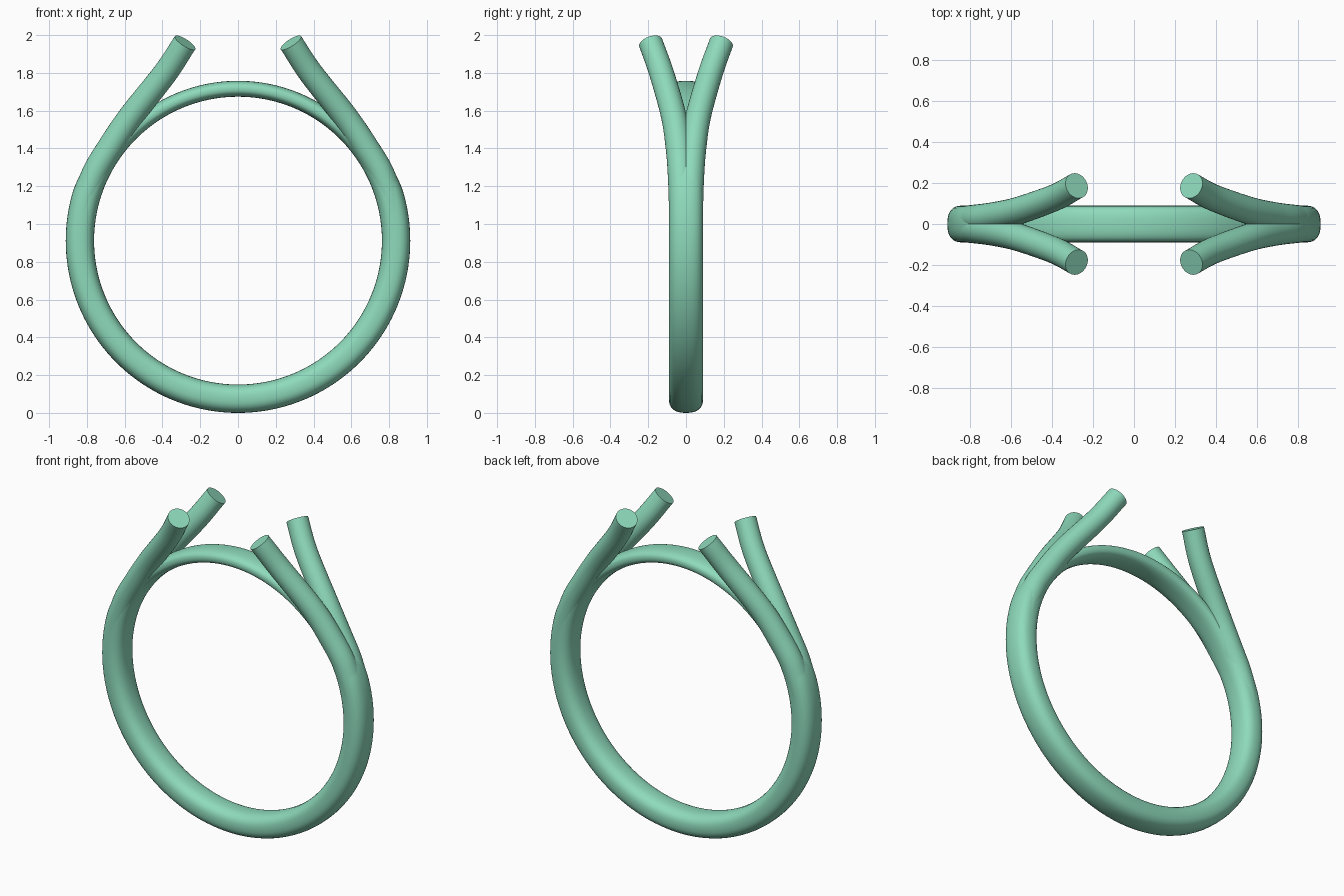
import bpy, bmesh, math
from mathutils import Vector

if "Cube" in bpy.data.objects:
    bpy.data.objects.remove(bpy.data.objects["Cube"])

CZ, R_IN = 0.912, 0.762          # ring centre height, finger-hole radius
SEG = 32
COL = bpy.data.materials.new("jade_green")
COL.diffuse_color = (0.27, 0.70, 0.50, 1)
COL.use_nodes = True
COL.node_tree.nodes["Principled BSDF"].inputs["Base Color"].default_value = COL.diffuse_color


def spow(v, e):
    return math.copysign(abs(v) ** e, v)


def smoothstep(a, b, t):
    t = min(1, max(0, (t - a) / (b - a)))
    return t * t * (3 - 2 * t)


def skin(name, rings, closed):
    """Join a list of cross-section loops into one smooth surface."""
    bm = bmesh.new()
    loops = [[bm.verts.new(p) for p in r] for r in rings]
    n = len(loops)
    for i in range(n if closed else n - 1):
        a, b = loops[i], loops[(i + 1) % n]
        for j in range(SEG):
            k = (j + 1) % SEG
            bm.faces.new((a[j], a[k], b[k], b[j]))
    if not closed:
        bm.faces.new(loops[0])
        bm.faces.new(loops[-1])
    bmesh.ops.recalc_face_normals(bm, faces=bm.faces[:])
    me = bpy.data.meshes.new(name)
    bm.to_mesh(me)
    bm.free()
    me.materials.append(COL)
    ob = bpy.data.objects.new(name, me)
    bpy.context.collection.objects.link(ob)
    bpy.ops.object.select_all(action='DESELECT')
    bpy.context.view_layer.objects.active = ob
    ob.select_set(True)
    bpy.ops.object.shade_smooth_by_angle(angle=math.radians(40))
    return ob


# Ring band: thick below, thinning to a slim bridge across the top
rings = []
for i in range(160):
    t = 2 * math.pi * i / 160
    up = math.degrees(math.asin(math.sin(t)))
    k = smoothstep(15, 56, up)
    h, w = 0.075 - 0.033 * k, 0.09 - 0.005 * k
    loop = []
    for j in range(SEG):
        a = 2 * math.pi * j / SEG
        r = R_IN + h + h * spow(math.cos(a), 0.8)
        loop.append((r * math.cos(t), w * spow(math.sin(a), 0.8), CZ + r * math.sin(t)))
    rings.append(loop)
skin("ring_band", rings, True)

# Prong centre line: follows the band, then splits away and rises
path = [Vector((0.837 * math.cos(math.radians(d)), y, CZ + 0.837 * math.sin(math.radians(d))))
        for d, y in ((-25, 0.018), (-8, 0.019), (10, 0.021), (24, 0.027), (36, 0.039))]
path += [Vector(p) for p in ((0.562, 0.066, 1.575), (0.385, 0.13, 1.80), (0.28, 0.187, 1.96))]


def spline(pts, steps):
    ext = [2 * pts[0] - pts[1]] + pts + [2 * pts[-1] - pts[-2]]
    out = []
    for i in range(1, len(ext) - 2):
        a, b, c, d = ext[i - 1:i + 3]
        for s in range(steps):
            t = s / steps
            out.append(0.5 * (2 * b + (c - a) * t + (2 * a - 5 * b + 4 * c - d) * t * t
                              + (3 * b - a - 3 * c + d) * t ** 3))
    return out + [pts[-1]]


line = spline(path, 10)

# Four prongs mirrored left/right and front/back
for sx, side in ((-1, "left"), (1, "right")):
    for sy, face in ((-1, "front"), (1, "back")):
        loops = []
        for i, p in enumerate(line):
            tan = (line[min(i + 1, len(line) - 1)] - line[max(i - 1, 0)]).normalized()
            u = tan.cross(Vector((0, 1, 0))).normalized()
            v = tan.cross(u)
            rad = 0.069 - 0.005 * smoothstep(0.5, 1, i / len(line))
            loop = []
            for j in range(SEG):
                a = 2 * math.pi * j / SEG
                q = p + rad * (u * math.cos(a) + v * math.sin(a))
                loop.append((q.x * sx, q.y * sy, q.z))
            loops.append(loop)
        skin(f"prong_{face}_{side}", loops, False)
